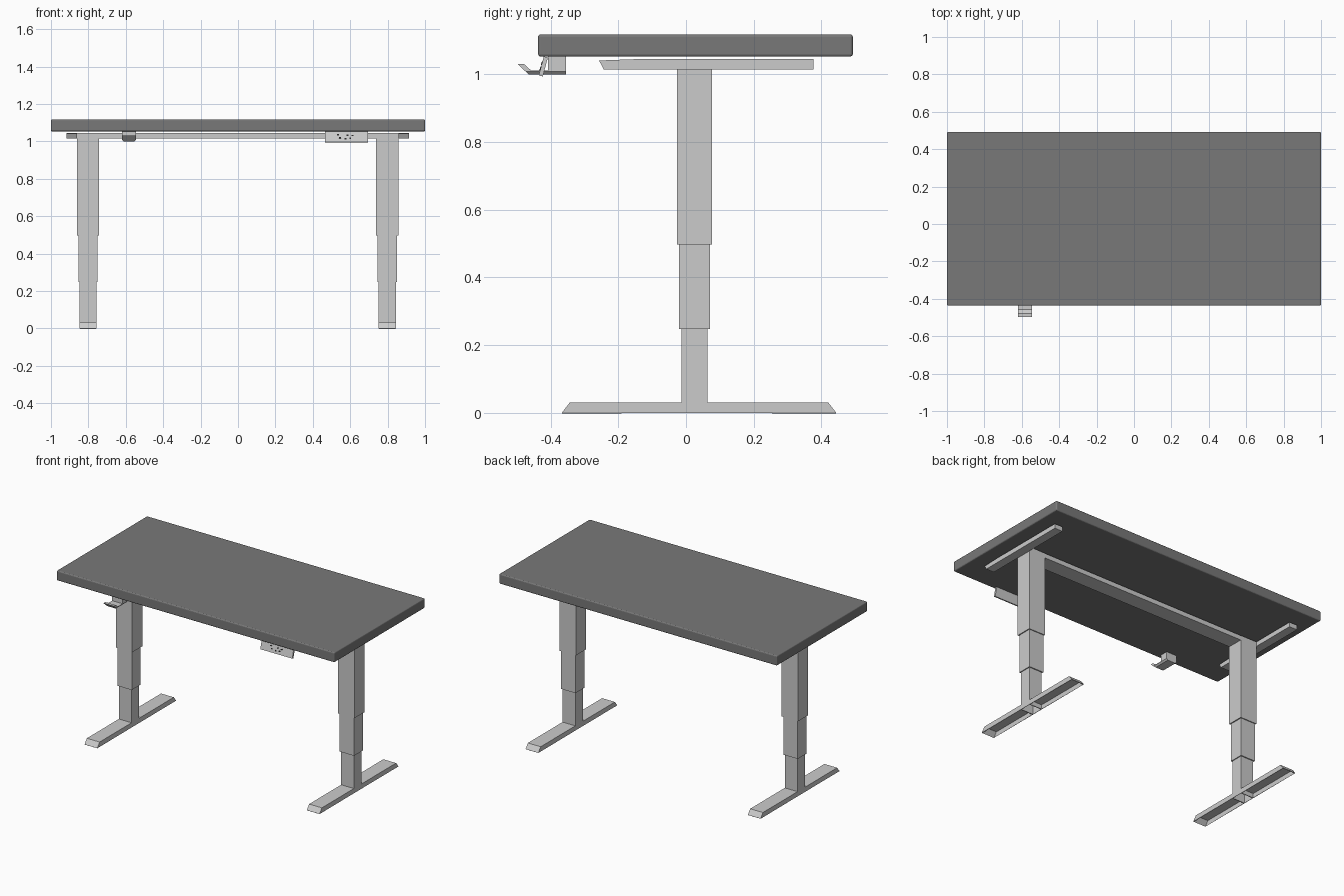
import bpy
import bmesh
from mathutils import Vector

default_cube = bpy.data.objects.get("Cube")
if default_cube:
    bpy.data.objects.remove(default_cube, do_unlink=True)


def make_material(name, value):
    material = bpy.data.materials.new(name)
    material.use_nodes = True
    color = (value, value, value, 1)
    material.diffuse_color = color
    material.node_tree.nodes["Principled BSDF"].inputs["Base Color"].default_value = color
    return material


light_grey = make_material("light grey metal", 0.6)
dark_grey = make_material("dark grey board", 0.19)
black = make_material("black buttons", 0.02)


def finish(name, bm, material):
    bmesh.ops.recalc_face_normals(bm, faces=bm.faces[:])
    mesh = bpy.data.meshes.new(name)
    bm.to_mesh(mesh)
    bm.free()
    mesh.materials.append(material)
    obj = bpy.data.objects.new(name, mesh)
    bpy.context.collection.objects.link(obj)
    return obj


def prism(x_range, profile):
    """Extrude a (y, z) outline along x."""
    bm = bmesh.new()
    x0, x1 = x_range
    face = bm.faces.new([bm.verts.new((x0, y, z)) for y, z in profile])
    result = bmesh.ops.extrude_face_region(bm, geom=[face])
    moved = [v for v in result["geom"] if isinstance(v, bmesh.types.BMVert)]
    bmesh.ops.translate(bm, verts=moved, vec=(x1 - x0, 0, 0))
    bmesh.ops.recalc_face_normals(bm, faces=bm.faces[:])
    return bm


def block(x_range, y_range, z_range):
    (y0, y1), (z0, z1) = y_range, z_range
    return prism(x_range, [(y0, z0), (y1, z0), (y1, z1), (y0, z1)])


def open_bottom(bm):
    down = [f for f in bm.faces if f.normal.z < -0.9]
    bmesh.ops.delete(bm, geom=down, context="FACES_ONLY")
    return bm


def add_wall(obj, thickness):
    modifier = obj.modifiers.new("wall", "SOLIDIFY")
    modifier.thickness = thickness
    modifier.offset = -1


# Tabletop with softly rounded edges
top = finish("tabletop", block((-1, 1), (-0.437, 0.493), (1.053, 1.118)), dark_grey)
bevel = top.modifiers.new("rounded edges", "BEVEL")
bevel.width = 0.007
bevel.segments = 3

MID_X = -0.002
LEG_X = 0.8
LEG_Y = 0.025
FOOT_HALF = 0.046
LEG_HALF_Y = 0.039
FOOT_TOP = 0.031

for side, sign in (("right", -1), ("left", 1)):
    leg_x = MID_X + sign * LEG_X

    # Telescoping leg: name, half width, half depth, bottom, top
    stages = [
        ("lower", FOOT_HALF, LEG_HALF_Y, 0, 0.26),
        ("middle", 0.052, 0.046, 0.248, 0.51),
        ("upper", 0.059, 0.052, 0.497, 1.045),
    ]
    for stage, hx, hy, z0, z1 in stages:
        bm = block((leg_x - hx, leg_x + hx), (LEG_Y - hy, LEG_Y + hy), (z0, z1))
        if stage == "lower":
            open_bottom(bm)
        leg = finish(f"{side}_{stage}_leg", bm, light_grey)
        if stage == "lower":
            add_wall(leg, 0.003)

    # Hollow foot halves with sloping tips, open underneath
    for end, inner, shoulder, tip in (
        ("front", LEG_Y - LEG_HALF_Y, -0.343, -0.367),
        ("back", LEG_Y + LEG_HALF_Y, 0.42, 0.444),
    ):
        outline = [(inner, 0), (tip, 0), (shoulder, FOOT_TOP), (inner, FOOT_TOP)]
        bm = open_bottom(prism((leg_x - FOOT_HALF, leg_x + FOOT_HALF), outline))
        foot = finish(f"{side}_{end}_foot", bm, light_grey)
        add_wall(foot, 0.004)

    # Support bar under the tabletop, outside the leg
    bar_x = sorted((MID_X + sign * 0.859, MID_X + sign * 0.916))
    outline = [(-0.257, 1.041), (-0.147, 1.045), (0.376, 1.045),
               (0.376, 1.015), (-0.243, 1.015)]
    finish(f"{side}_support_bar", prism(bar_x, outline), light_grey)

# Beam joining the legs
finish("cross_beam", block((-0.75, 0.745), (-0.026, 0.077), (1.014, 1.044)), light_grey)

# Hook with an upturned tongue and chamfered underside
hook_bottom = 1.0
hook_profile = [(-0.355, 1.053), (-0.355, hook_bottom), (-0.465, hook_bottom),
                (-0.497, 1.03), (-0.478, 1.03), (-0.458, 1.012),
                (-0.408, 1.012), (-0.408, 1.053)]
bm = prism((-0.62, -0.545), hook_profile)
low_edges = [e for e in bm.edges
             if all(abs(v.co.z - hook_bottom) < 0.001 for v in e.verts)
             and abs(e.verts[0].co.x - e.verts[1].co.x) < 0.001]
bmesh.ops.bevel(bm, geom=low_edges, offset=0.009, segments=1, affect="EDGES")
finish("headset_hook", bm, light_grey)

# Tilted control panel
low, high = Vector((-0.435, 0.997)), Vector((-0.42, 1.053))
depth = Vector((0.012, -0.003))
finish("control_panel",
       prism((0.465, 0.695), [low, low + depth, high + depth, high]), light_grey)

# Buttons: x position and height fraction on the panel face
for i, (x, t) in enumerate([(0.535, 0.68), (0.545, 0.4), (0.585, 0.62),
                            (0.6, 0.35), (0.612, 0.6), (0.575, 0.3)]):
    a, b = low.lerp(high, t - 0.06), low.lerp(high, t + 0.06)
    lift = depth * -0.15
    bm = prism((x - 0.005, x + 0.005), [a + lift, a, b, b + lift])
    finish(f"panel_button_{i + 1}", bm, black)
